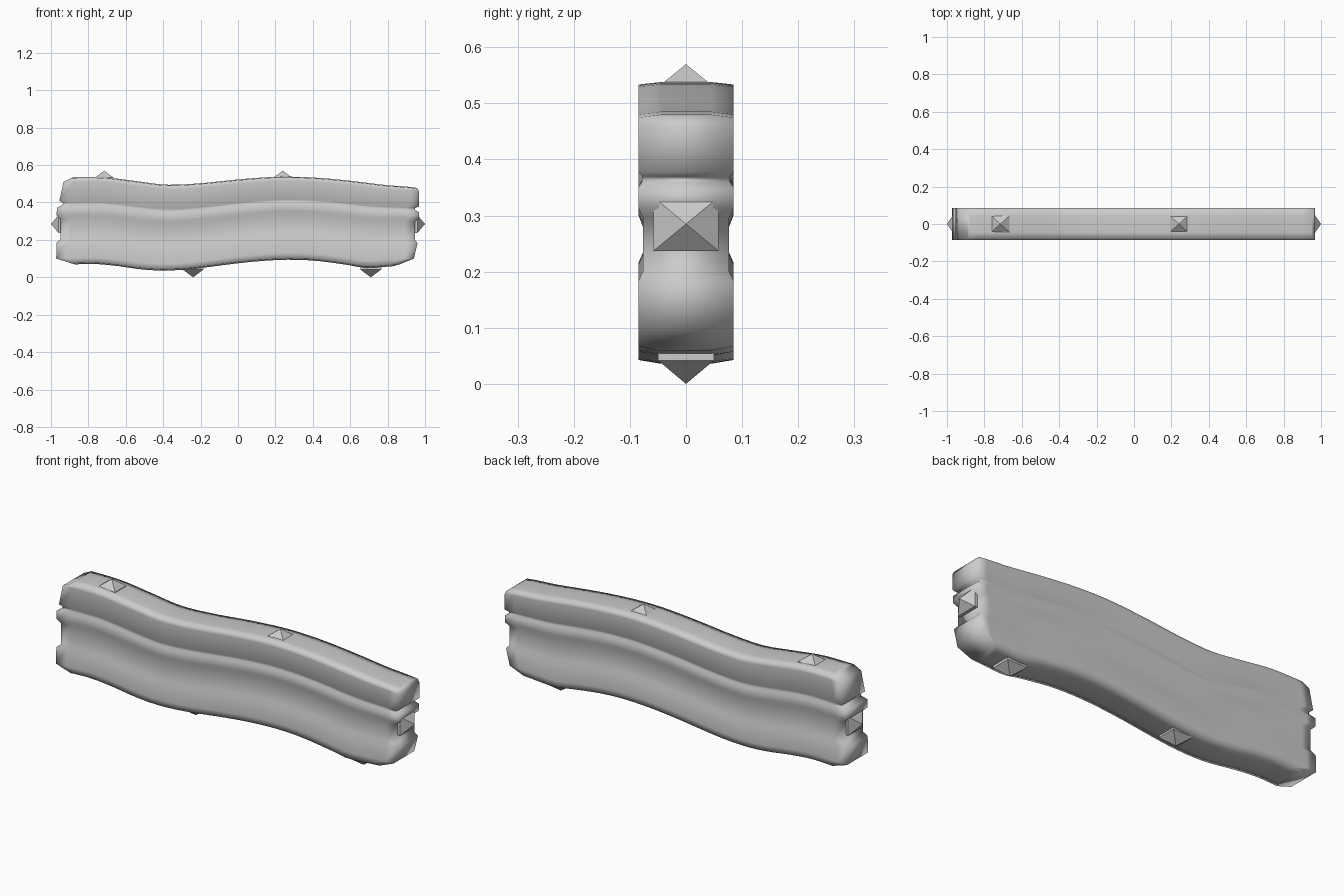
import bpy, bmesh
from mathutils import Vector

if "Cube" in bpy.data.objects:
    bpy.data.objects.remove(bpy.data.objects["Cube"])

# Wavy upper and lower outlines of the board (x, z)
TOP = [(-1, .535), (-.89, .536), (-.72, .535), (-.55, .515), (-.38, .495), (-.2, .503), (0, .523),
       (.2, .537), (.35, .536), (.5, .526), (.65, .51), (.8, .492), (.9, .485), (1, .474)]
BOTTOM = [(-1, .065), (-.89, .068), (-.78, .072), (-.65, .061), (-.52, .043), (-.4, .036), (-.25, .044),
          (0, .075), (.15, .089), (.28, .094), (.42, .088), (.6, .064), (.68, .05), (.84, .06), (1, .066)]

# Moulding levels: height fraction, half thickness, left end, right end
LEVELS = [(0, .045, -.87, .83), (.015, .085, -.89, .86), (.08, .085, -.972, .94),
          (.27, .085, -.97, .96), (.31, .077, -.948, .945), (.54, .077, -.948, .945),
          (.585, .085, -.97, .967), (.67, .085, -.968, .967), (.695, .078, -.938, .947),
          (.72, .078, -.936, .947), (.745, .085, -.955, .968), (.95, .085, -.933, .968),
          (.99, .085, -.89, .96), (1, .045, -.88, .95)]
N = 36


def curve(points, x):
    """Smoothly interpolated height at x."""
    i = max(k for k in range(len(points) - 1) if k == 0 or points[k][0] <= x)
    p = [points[min(max(i + k, 0), len(points) - 1)] for k in (-1, 0, 1, 2)]
    h = p[2][0] - p[1][0]
    t = (x - p[1][0]) / h
    m0 = (p[2][1] - p[0][1]) / (p[2][0] - p[0][0]) * h
    m1 = (p[3][1] - p[1][1]) / (p[3][0] - p[1][0]) * h
    return ((2*t**3 - 3*t**2 + 1) * p[1][1] + (t**3 - 2*t**2 + t) * m0
            + (3*t**2 - 2*t**3) * p[2][1] + (t**3 - t**2) * m1)


def finish(bm, name, smooth):
    bmesh.ops.recalc_face_normals(bm, faces=bm.faces)
    for f in bm.faces:
        f.smooth = smooth
    mesh = bpy.data.meshes.new(name)
    bm.to_mesh(mesh)
    bm.free()
    obj = bpy.data.objects.new(name, mesh)
    bpy.context.collection.objects.link(obj)
    return obj


# Board: stacked closed rings that follow the wave
bm = bmesh.new()
rings = []
for f, hy, xl, xr in LEVELS:
    front, back = [], []
    for i in range(N + 1):
        x = xl + (xr - xl) * i / N
        lo, hi = curve(BOTTOM, x), curve(TOP, x)
        z = lo + (hi - lo) * (f + .08 * x * f * (1 - f))
        front.append(bm.verts.new((x, -hy, z)))
        back.append(bm.verts.new((x, hy, z)))
    rings.append(front + back[::-1])
M = 2 * (N + 1)
for a, b in zip(rings, rings[1:]):
    for i in range(M):
        j = (i + 1) % M
        bm.faces.new((a[i], a[j], b[j], b[i]))
for r in (rings[0], rings[-1]):
    for i in range(N):
        bm.faces.new((r[i], r[i + 1], r[M - 2 - i], r[M - 1 - i]))
finish(bm, "wavy_board", True)


# Pyramid studs on the edges
def stud(name, apex, direction, side, half_side, half_y, height):
    bm = bmesh.new()
    apex, d, s = Vector(apex), Vector(direction), Vector(side) * half_side
    y = Vector((0, half_y, 0))
    base = apex - d * height
    ring = [base + s + y, base + s - y, base - s - y, base - s + y]
    outer = [bm.verts.new(p) for p in ring]
    inner = [bm.verts.new(p - d * .03) for p in ring]
    tip = bm.verts.new(apex)
    for i in range(4):
        j = (i + 1) % 4
        bm.faces.new((outer[i], outer[j], tip))
        bm.faces.new((outer[i], inner[i], inner[j], outer[j]))
    bm.faces.new(inner)
    finish(bm, name, False)


for k, x in enumerate((-.715, .24)):
    stud(f"top_stud_{k}", (x, 0, .57), (0, 0, 1), (1, 0, 0), .05, .045, .037)
for k, x in enumerate((-.24, .71)):
    stud(f"bottom_stud_{k}", (x, 0, 0), (0, 0, -1), (1, 0, 0), .056, .05, .042)
for name, s in (("left_stud", -1), ("right_stud", 1)):
    stud(name, (s, 0, .285), (s, 0, 0), (0, 0, 1), .048, .058, .04)
